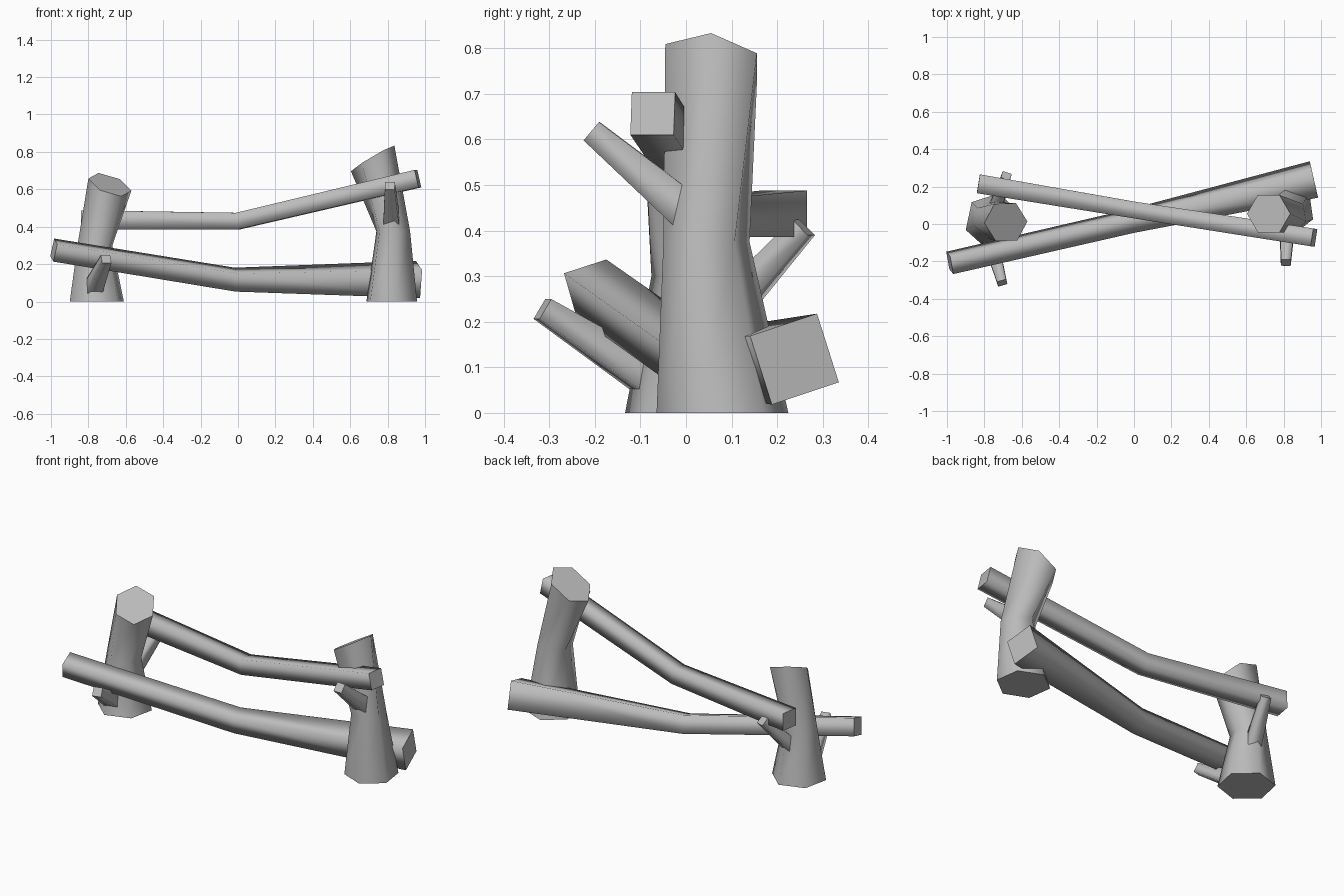
import bpy
import bmesh
from math import cos, sin, radians, tau
from mathutils import Vector

cube = bpy.data.objects.get("Cube")
if cube:
    bpy.data.objects.remove(cube)

wood = bpy.data.materials.new("grey_wood")
wood.use_nodes = True
GREY = (0.5, 0.5, 0.5, 1)
wood.diffuse_color = GREY
wood.node_tree.nodes["Principled BSDF"].inputs["Base Color"].default_value = GREY


def loft(name, rings):
    """Skin a list of point rings: smooth sides, flat end caps."""
    bm = bmesh.new()
    loops = [[bm.verts.new(p) for p in ring] for ring in rings]
    n = len(loops[0])
    for low, high in zip(loops, loops[1:]):
        for i in range(n):
            j = (i + 1) % n
            bm.faces.new((low[i], low[j], high[j], high[i])).smooth = True
    bm.faces.new(loops[0][::-1])
    bm.faces.new(loops[-1])
    bmesh.ops.recalc_face_normals(bm, faces=bm.faces)
    mesh = bpy.data.meshes.new(name)
    bm.to_mesh(mesh)
    bm.free()
    mesh.materials.append(wood)
    obj = bpy.data.objects.new(name, mesh)
    bpy.context.collection.objects.link(obj)
    return obj


def post(name, sections):
    """Six-sided trunk; a section is centre, radius, turn, slope in x and y."""
    rings = []
    for centre, r, turn, sx, sy in sections:
        ring = []
        for i in range(6):
            a = radians(turn) + tau * i / 6
            dx, dy = r * cos(a), r * sin(a)
            ring.append(Vector(centre) + Vector((dx, dy, sx * dx + sy * dy)))
        rings.append(ring)
    loft(name, rings)


def beam(name, points, radii, turn=45):
    """Four-sided bar along a path, each ring square to the path."""
    pts = [Vector(p) for p in points]
    rings = []
    for i, (p, r) in enumerate(zip(pts, radii)):
        ahead, behind = pts[min(i + 1, len(pts) - 1)], pts[max(i - 1, 0)]
        tangent = (ahead - behind).normalized()
        side = Vector((0, 0, 1)).cross(tangent).normalized()
        up = tangent.cross(side)
        angles = [radians(turn) + tau * k / 4 for k in range(4)]
        rings.append([p + r * (side * cos(a) + up * sin(a)) for a in angles])
    loft(name, rings)


# Posts: wide foot, narrow waist, slanted top
post("left_post", [((-0.755, 0.015, 0), 0.152, 18, 0, 0),
                   ((-0.765, 0.02, 0.3), 0.098, 18, 0, 0),
                   ((-0.685, 0.01, 0.625), 0.115, 2, -0.3, 0.45)])
post("right_post", [((0.822, 0.08, 0), 0.146, -22, 0, 0),
                    ((0.83, 0.045, 0.375), 0.096, -20, 0, 0),
                    ((0.72, 0.055, 0.765), 0.116, 0, 0.59, -0.1)])

# Crossing rails, sagging in the middle
beam("lower_rail", [(-0.985, -0.208, 0.275), (-0.015, 0.015, 0.117), (0.962, 0.238, 0.118)],
     (0.07, 0.072, 0.112), 63)
beam("upper_rail", [(-0.832, 0.215, 0.437), (0, 0.075, 0.43), (0.962, -0.073, 0.657)],
     (0.072, 0.063, 0.068))

# Branch stubs
beam("right_front_stub", [(0.82, 0.01, 0.435), (0.812, -0.207, 0.618)], (0.06, 0.037))
beam("left_front_stub", [(-0.775, -0.06, 0.065), (-0.705, -0.315, 0.228)], (0.06, 0.036))
beam("left_back_stub", [(-0.75, 0.06, 0.19), (-0.683, 0.258, 0.407)], (0.055, 0.035))
